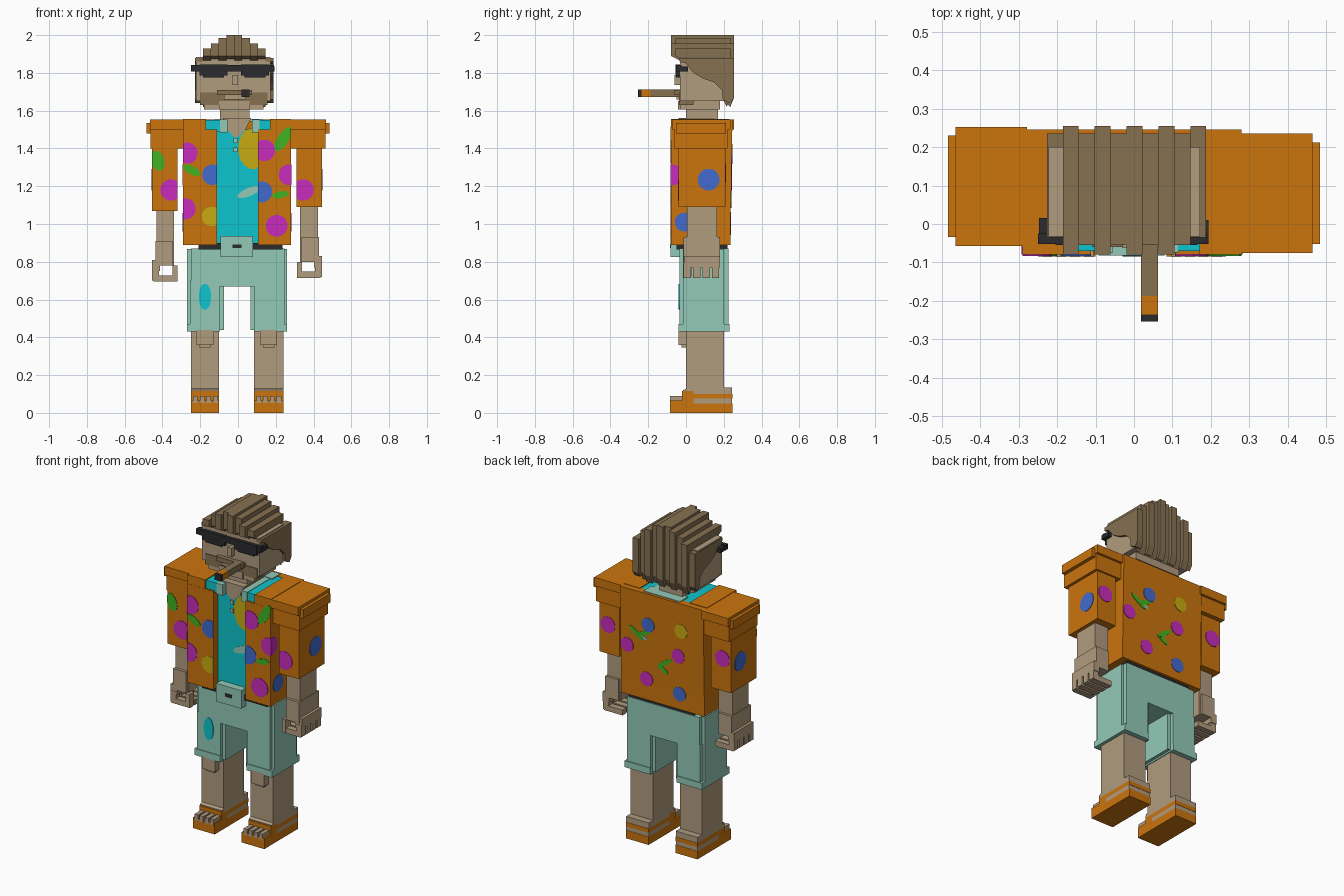
import bpy, bmesh, math

COLORS = {
    "orange": (0.60, 0.178, 0.004), "skin": (0.436, 0.332, 0.212),
    "hair_brown": (0.238, 0.165, 0.083), "mint": (0.29, 0.59, 0.475),
    "cyan": (0.004, 0.56, 0.61), "magenta": (0.57, 0.025, 0.50),
    "blue": (0.055, 0.145, 0.62), "yellow": (0.58, 0.41, 0.006),
    "green": (0.05, 0.45, 0.015), "black": (0.024, 0.024, 0.026)}
MATS = {}
for n, c in COLORS.items():
    MATS[n] = bpy.data.materials.new(n)
    MATS[n].diffuse_color = (*c, 1)


def prism(name, color, pts, axis, a, b):
    """Extrude a 2D outline from a to b along an axis (the other two axes keep their order)."""
    place = {"x": lambda p, t: (t, p[0], p[1]), "y": lambda p, t: (p[0], t, p[1]),
             "z": lambda p, t: (p[0], p[1], t)}[axis]
    bm = bmesh.new()
    lo = [bm.verts.new(place(p, a)) for p in pts]
    hi = [bm.verts.new(place(p, b)) for p in pts]
    bm.faces.new(lo)
    bm.faces.new(hi)
    for i in range(len(pts)):
        j = (i + 1) % len(pts)
        bm.faces.new((lo[i], lo[j], hi[j], hi[i]))
    bmesh.ops.recalc_face_normals(bm, faces=bm.faces)
    me = bpy.data.meshes.new(name)
    bm.to_mesh(me)
    bm.free()
    me.materials.append(MATS[color])
    ob = bpy.data.objects.new(name, me)
    bpy.context.collection.objects.link(ob)
    return ob


def box(name, color, x0, x1, y0, y1, z0, z1):
    return prism(name, color, [(x0, y0), (x1, y0), (x1, y1), (x0, y1)], "z", z0, z1)


def flower(color, axis, plane, u, v, r, rv=None, lim=(-9, 9), tilt=0):
    """Thin printed spot on a cloth face, trimmed at the cloth edges."""
    rv = rv or r
    pts = []
    for i in range(16):
        t = math.tau * (i + 0.5) / 16
        a, b = r * math.cos(t), rv * math.sin(t)
        p = (u + a * math.cos(tilt) - b * math.sin(tilt), v + a * math.sin(tilt) + b * math.cos(tilt))
        if lim[0] < p[0] < lim[1]:
            pts.append(p)
        else:
            e = min(max(p[0], lim[0]), lim[1])
            if not pts or pts[-1][0] != e or abs(pts[-1][1] - p[1]) > 0.004:
                pts.append((e, p[1]))
    prism(color + "_print", color, pts, axis, plane - 0.003, plane + 0.003)


# feet, sandals and legs
for cx, w in ((-0.175, 0.075), (0.1625, 0.0775)):
    a, b = cx - w, cx + w
    box("sandal_sole", "orange", a, b, -0.085, 0.245, 0, 0.05)
    box("sandal_toe", "orange", a, b, -0.085, 0.04, 0.05, 0.065)
    box("foot", "skin", a, b, 0.04, 0.243, 0.05, 0.075)
    box("sandal_strap", "orange", a, b, -0.02, 0.245, 0.075, 0.1)
    box("sandal_front", "orange", a, b, -0.02, 0.04, 0.06, 0.115)
    for i in range(4):
        t = a + 0.012 + i * 0.036
        box("toe", "skin", t, t + 0.024, -0.086, -0.015, 0.052, 0.09)
    prism("ankle", "skin", [(-0.015, 0.1), (-0.015, 0.12), (0.025, 0.14), (0.025, 0.18),
                            (0.1, 0.18), (0.2, 0.135), (0.243, 0.135), (0.243, 0.1)], "x", a, b)
    box("leg", "skin", a, b, 0.0, 0.2, 0.13, 0.45)
    box("knee", "skin", cx - 0.045, cx + 0.045, -0.04, 0.01, 0.36, 0.44)
    box("knee_tip", "skin", cx - 0.03, cx + 0.03, -0.025, 0.01, 0.345, 0.37)

# shorts
box("shorts_hip", "mint", -0.25, 0.245, -0.035, 0.225, 0.67, 0.87)
for s, inner, outer in ((-1, -0.075, -0.27), (1, 0.065, 0.26)):
    x0, x1 = sorted((inner, outer - s * 0.015))
    box("shorts_leg", "mint", x0, x1, -0.015, 0.205, 0.44, 0.70)
    x0, x1 = sorted((inner + s * 0.022, outer - s * 0.015))
    box("shorts_front_panel", "mint", x0, x1, -0.035, 0.225, 0.45, 0.70)
    x0, x1 = sorted((inner + s * 0.02, outer))
    box("shorts_cuff", "mint", x0, x1, -0.04, 0.23, 0.43, 0.47)
    x0, x1 = sorted((inner + s * 0.05, outer))
    box("shorts_side_panel", "mint", x0, x1, -0.015, 0.2, 0.46, 0.868)
flower("cyan", "y", -0.036, -0.175, 0.615, 0.033, 0.07)

# belt and buckle
box("belt", "black", -0.21, 0.235, -0.05, 0.22, 0.865, 0.9)
box("buckle", "mint", -0.092, 0.08, -0.082, -0.02, 0.825, 0.937)
box("buckle_pin", "black", -0.03, 0.018, -0.085, -0.08, 0.872, 0.892)

# shirt body, open front flaps, undershirt
box("shirt_body", "orange", -0.29, 0.28, -0.02, 0.235, 0.89, 1.545)
prism("shirt_back", "orange", [(0.2, 0.89), (0.233, 0.89), (0.246, 1.552), (0.2, 1.552)], "x", -0.29, 0.28)
box("shirt_flap_left", "orange", -0.29, -0.112, -0.08, 0.21, 0.89, 1.5)
box("shirt_flap_right", "orange", 0.107, 0.28, -0.08, 0.21, 0.89, 1.5)
box("shirt_shoulder_left", "orange", -0.29, -0.17, -0.079, 0.21, 1.49, 1.555)
box("shirt_shoulder_right", "orange", 0.17, 0.28, -0.079, 0.21, 1.49, 1.555)
box("undershirt", "cyan", -0.112, 0.107, -0.035, 0.1, 0.89, 1.5)
box("collar_left", "cyan", -0.18, -0.07, -0.07, 0.21, 1.49, 1.55)
box("collar_right", "cyan", 0.08, 0.175, -0.07, 0.21, 1.49, 1.55)
box("collar_back", "mint", -0.12, 0.13, 0.15, 0.23, 1.5, 1.556)
for x in (-0.075, 0.095):
    box("collar_trim", "mint", x - 0.02, x + 0.02, -0.074, 0.16, 1.485, 1.553)
prism("chest", "skin", [(-0.08, 1.56), (-0.06, 1.5), (-0.02, 1.46), (0.0, 1.46), (0.04, 1.5),
                        (0.07, 1.56)], "y", -0.04, 0.15)
flower("yellow", "y", -0.036, 0.08, 1.4, 0.08, 0.11, (-0.1, 0.107))
flower("mint", "y", -0.036, 0.06, 1.17, 0.07, 0.022, (-0.1, 0.107), 0.4)
for z in (1.38, 1.43):
    box("pendant", "mint", -0.025, -0.003, -0.045, -0.03, z, z + 0.025)

# shoulder caps, sleeves, forearms and hands
for s, inn, out, zb, yf in ((-1, 0.32, 0.455, 1.07, -0.04), (1, 0.31, 0.445, 1.09, -0.04)):
    def limb(name, color, u0, u1, *rest):
        box(name, color, *sorted((s * u0, s * u1)), *rest)
    d = 0.0 if s > 0 else 0.018
    limb("cap_top", "orange", 0.279, 0.465, -0.075 + d, 0.235 + d, 1.5, 1.552)
    limb("cap_rim", "orange", 0.282, 0.484, -0.052 + d, 0.212 + d, 1.48, 1.535)
    limb("cap_band", "orange", 0.281, 0.462, -0.06 + d, 0.22 + d, 1.4, 1.5)
    limb("sleeve", "orange", inn, out, yf, 0.21, zb, 1.42)
    c = (inn + out) / 2
    zo = zb - 1.09
    limb("forearm", "skin", c - 0.048, c + 0.045, 0.005, 0.165, 0.8 + zo, zb + 0.02)
    limb("wrist", "skin", c - 0.04, c + 0.05, -0.012, 0.18, 0.8 + zo, 0.93 + zo)
    limb("palm", "skin", c + 0.025, c + 0.067, -0.01, 0.18, 0.77 + zo, 0.83 + zo)
    limb("thumb", "skin", c - 0.066, c - 0.04, -0.015, 0.03, 0.72 + zo, 0.8 + zo)
    for i in range(4):
        y = -0.012 + i * 0.05
        limb("finger", "skin", c + 0.03, c + 0.067, y, y + 0.038, 0.72 + zo, 0.79 + zo)
        limb("fingertip", "skin", c - 0.066, c + 0.06, y, y + 0.038, 0.715 + zo, 0.748 + zo)
    flower("blue", "x", s * out, 0.12, 1.235, 0.058)
    flower("magenta", "y", 0.21, s * (c + 0.01), 1.27, 0.05)
    flower("magenta", "y", yf, s * (inn + 0.035), 1.18, 0.057,
           lim=(-inn - 0.13, -inn) if s < 0 else (inn, inn + 0.13))

# printed flowers: front, back, sides
F, B = -0.08, 0.24
L, R = (-0.29, -0.112), (0.107, 0.28)
for c, u, v, r, lim in (("magenta", -0.27, 1.375, 0.057, L), ("magenta", -0.28, 1.08, 0.057, L),
                        ("blue", -0.135, 1.26, 0.055, L), ("yellow", -0.14, 1.04, 0.052, L),
                        ("magenta", 0.14, 1.39, 0.057, R), ("magenta", 0.27, 1.26, 0.055, R),
                        ("blue", 0.125, 1.17, 0.057, R), ("magenta", 0.205, 0.99, 0.058, R)):
    flower(c, "y", F, u, v, r, lim=lim)
flower("green", "y", F, 0.24, 1.45, 0.075, 0.03, R, 1.0)
flower("green", "y", F, 0.225, 1.155, 0.045, 0.018, R, 0.2)
flower("green", "y", F, -0.245, 1.285, 0.05, 0.022, L, -0.5)
flower("green", "y", -0.04, -0.425, 1.335, 0.055, 0.035, (-0.455, -0.32), 1.9)
for c, u, v in (("blue", 0.09, 1.36), ("yellow", -0.135, 1.38), ("magenta", -0.115, 1.22),
                ("blue", -0.12, 0.985), ("magenta", 0.105, 1.02), ("magenta", 0.235, 1.2)):
    flower(c, "y", 0.233 + (v - 0.89) * 0.02, u, v, 0.044)
for u, v, w, t in ((0.17, 1.29, 0.06, 0.6), (0.12, 1.3, 0.05, -0.4), (-0.02, 1.15, 0.06, -0.6), (-0.01, 1.11, 0.04, 0.6)):
    flower("green", "y", 0.233 + (v - 0.89) * 0.02, u, v, w, 0.014, tilt=t)
flower("mint", "y", 0.24, 0.13, 1.27, 0.03, 0.012)
for x in (-0.29, 0.28):
    flower("magenta", "x", x, -0.07, 1.26, 0.055, lim=(-0.08, 0.2))
    flower("blue", "x", x, -0.01, 1.01, 0.05, lim=(-0.08, 0.2))

# neck, head and face
box("neck", "skin", -0.095, 0.062, 0.0, 0.17, 1.5, 1.64)
box("head", "skin", -0.222, 0.172, -0.033, 0.2, 1.65, 1.885)
box("jaw", "skin", -0.18, 0.135, -0.033, 0.18, 1.605, 1.66)
box("beard", "hair_brown", -0.2, 0.155, -0.037, 0.04, 1.63, 1.695)
box("chin", "skin", -0.1, 0.06, -0.042, 0.0, 1.605, 1.65)
box("mustache", "hair_brown", -0.11, 0.075, -0.06, 0.0, 1.682, 1.71)
box("lip", "skin", -0.075, 0.04, -0.05, 0.0, 1.66, 1.685)
box("nose", "skin", -0.03, 0.0, -0.062, 0.0, 1.735, 1.79)

# sunglasses
box("glasses_bar", "black", -0.25, 0.19, -0.052, -0.025, 1.808, 1.842)
for a, b in ((-0.205, -0.055), (0.015, 0.165)):
    box("glasses_lens", "black", a, b, -0.055, -0.025, 1.785, 1.844)
    box("glasses_lens_tip", "black", a + 0.02, b - 0.02, -0.054, -0.025, 1.775, 1.79)
box("glasses_temple_left", "black", -0.248, -0.222, -0.052, 0.015, 1.808, 1.835)
box("glasses_temple_right", "black", 0.17, 0.194, -0.052, 0.01, 1.808, 1.835)

# cigar
box("cigar", "hair_brown", 0.018, 0.062, -0.187, 0.0, 1.673, 1.712)
box("cigar_band", "orange", 0.018, 0.062, -0.235, -0.187, 1.673, 1.712)
box("cigar_tip", "black", 0.018, 0.062, -0.254, -0.235, 1.673, 1.712)

# hair: side-by-side strips, alternating in depth, arched on top
tops = [1.88, 1.93, 1.955, 1.985, 2.0, 2.0, 1.985, 1.955, 1.93, 1.88]
for i, top in enumerate(tops):
    edge = i in (0, 9)
    yb = 0.255 if i % 2 else 0.235
    yf = -0.035 if edge else (-0.08 if i % 2 else -0.055)
    base = min(1.89, top - 0.02)
    x = -0.227 + i * 0.0415
    prism("hair_strip", "hair_brown",
          [(yf, top), (yb, top), (yb, 1.67), (yb - 0.02, 1.62 + 0.02 * edge), (0.195, 1.66), (0.19, 1.71),
           (0.15, 1.75), (0.09, 1.77), (0.04, 1.80), (0.0, 1.85), (yf, base)], "x", x, x + 0.0415)
